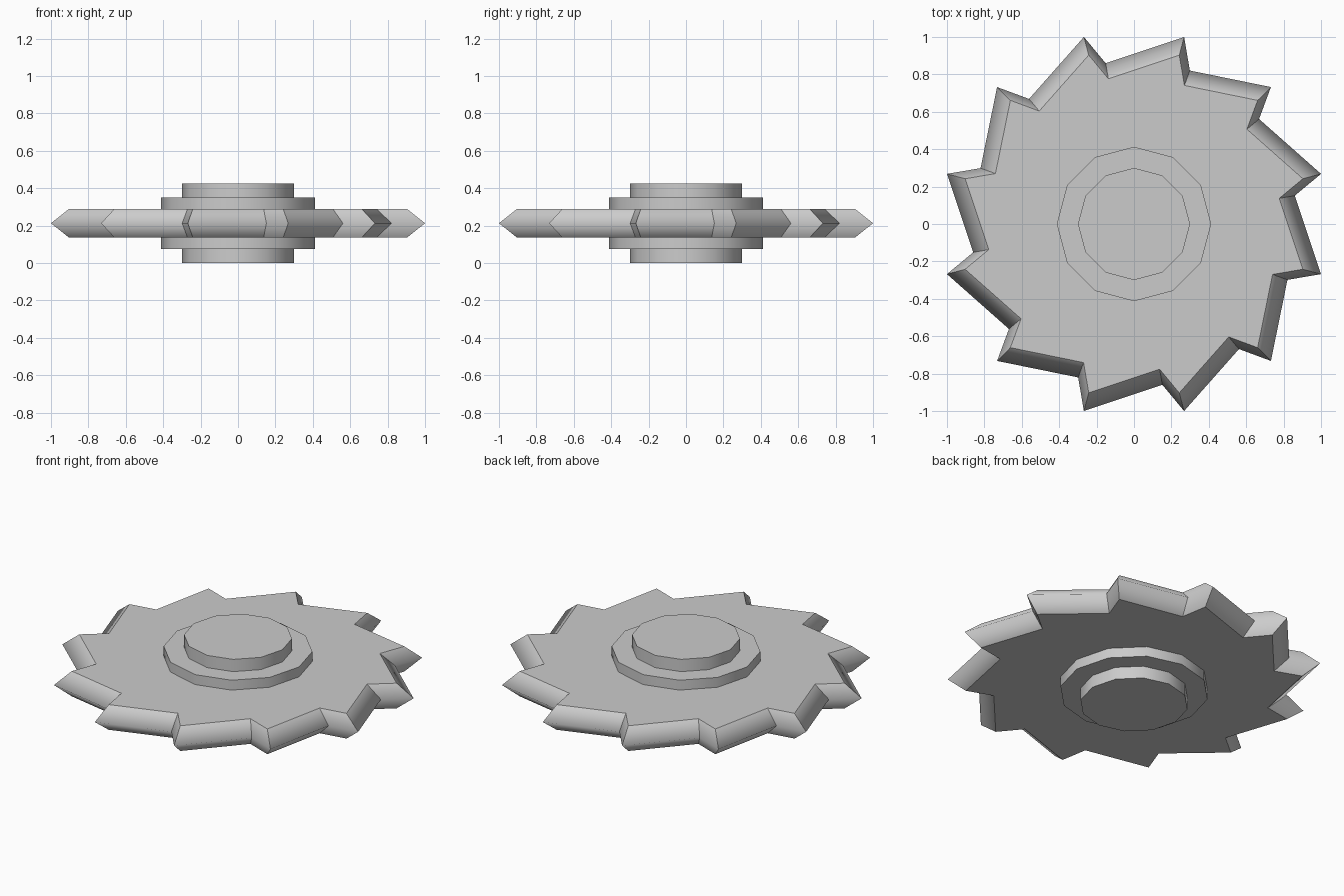
import bpy, bmesh
from math import cos, sin, radians

if "Cube" in bpy.data.objects:
    bpy.data.objects.remove(bpy.data.objects["Cube"])

MID_Z = 0.2125
TEETH = 12
TIP_R = 1 / cos(radians(15))
VALLEY_R = 0.873
FACE_SCALE = 0.903       # flat faces are a scaled copy of the cutting outline
HALF_THICK = 0.077


def add_object(name, bm):
    bmesh.ops.recalc_face_normals(bm, faces=bm.faces)
    mesh = bpy.data.meshes.new(name)
    bm.to_mesh(mesh)
    bm.free()
    obj = bpy.data.objects.new(name, mesh)
    bpy.context.collection.objects.link(obj)
    return obj


def saw_blade():
    # Ratchet tooth outline: one valley and one tip per tooth
    outline = []
    for k in range(TEETH):
        for angle, r in ((10, VALLEY_R), (15, TIP_R)):
            a = radians(angle + 30 * k)
            outline.append((r * cos(a), r * sin(a)))
    bm = bmesh.new()
    rings = [[bm.verts.new((x * s, y * s, MID_Z + dz)) for x, y in outline]
             for s, dz in ((FACE_SCALE, -HALF_THICK), (1, 0), (FACE_SCALE, HALF_THICK))]
    bm.faces.new(rings[0])
    bm.faces.new(rings[2])
    n = len(outline)
    for lower, upper in zip(rings, rings[1:]):
        for i in range(n):
            j = (i + 1) % n
            f = bm.faces.new((lower[i], lower[j], upper[j], upper[i]))
            f.smooth = True
    # Only the cutting edge is shaded round; tooth corners stay crisp
    rim = set(rings[1])
    for e in bm.edges:
        e.smooth = e.verts[0] in rim and e.verts[1] in rim
    return add_object("saw_blade", bm)


def hub(name, radius, height):
    # Twelve-sided disc centred on the blade
    bpy.ops.mesh.primitive_cylinder_add(vertices=12, radius=radius, depth=height,
                                        location=(0, 0, MID_Z))
    obj = bpy.context.object
    obj.name = name
    bpy.ops.object.shade_smooth_by_angle(angle=radians(40))
    return obj


saw_blade()
hub("hub_flange", 0.413, 0.275)
hub("axle_boss", 0.30, 2 * MID_Z)
